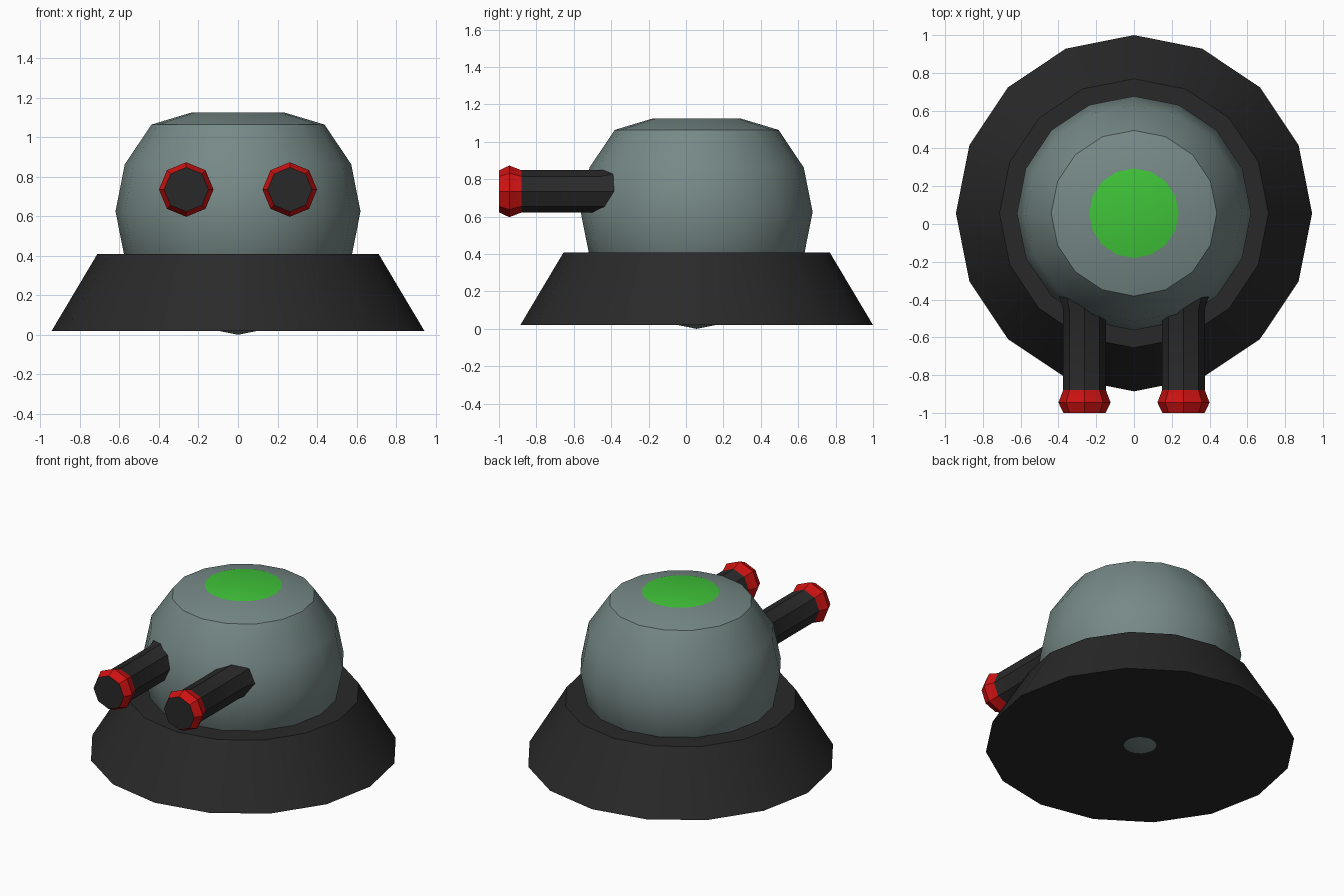
import bpy, bmesh, math
from math import sin, cos, pi, radians

if "Cube" in bpy.data.objects:
    bpy.data.objects.remove(bpy.data.objects["Cube"])

CY = 0.057  # centre of the turret body in y


def material(name, rgb):
    m = bpy.data.materials.new(name)
    m.diffuse_color = (*rgb, 1)
    m.use_nodes = True
    m.node_tree.nodes["Principled BSDF"].inputs["Base Color"].default_value = m.diffuse_color
    return m


BLACK = material("black", (0.022, 0.022, 0.022))
TEAL = material("grey_green", (0.18, 0.25, 0.24))
GREEN = material("green", (0.05, 0.55, 0.04))
RED = material("red", (0.62, 0.006, 0.006))


def lathe(name, profile, sides, mats, centre, along_y=False, band_mats=None, cap_mats=(0, 0)):
    """Revolve (radius, height) points; radius 0 makes a pole, otherwise the ends are capped."""
    bm = bmesh.new()
    rings = []
    for r, h in profile:
        ring = []
        for i in range(1 if r == 0 else sides):
            a = 2 * pi * i / sides
            co = (r * cos(a), h, r * sin(a)) if along_y else (r * cos(a), r * sin(a), h)
            ring.append(bm.verts.new([c + o for c, o in zip(co, centre)]))
        rings.append(ring)
    for k, (lo, hi) in enumerate(zip(rings, rings[1:])):
        for i in range(sides):
            j = (i + 1) % sides
            if len(lo) == 1:
                f = bm.faces.new((lo[0], hi[j], hi[i]))
            else:
                f = bm.faces.new((lo[i], lo[j], hi[j], hi[i]))
            f.material_index = band_mats[k] if band_mats else 0
    for ring, m in ((rings[0], cap_mats[0]), (rings[-1], cap_mats[1])):
        if len(ring) > 1:
            bm.faces.new(ring).material_index = m
    bmesh.ops.recalc_face_normals(bm, faces=bm.faces[:])
    mesh = bpy.data.meshes.new(name)
    bm.to_mesh(mesh)
    bm.free()
    for m in mats:
        mesh.materials.append(m)
    ob = bpy.data.objects.new(name, mesh)
    bpy.context.collection.objects.link(ob)
    bpy.ops.object.select_all(action='DESELECT')
    ob.select_set(True)
    bpy.context.view_layer.objects.active = ob
    bpy.ops.object.shade_smooth_by_angle(angle=radians(30))
    return ob


# Sloped base
lathe("base", [(0.943, 0.02), (0.712, 0.408)], 16, [BLACK], (0, CY, 0))

# Ball-shaped dome with its top ring pressed flat and a green cap
R, CZ = 0.62, 0.625
dome = [(0, 0)]
for k in range(1, 8):
    a = -pi / 2 + k * pi / 8
    dome.append((R * cos(a), min(CZ + CZ * sin(a) if k < 4 else CZ + R * sin(a), 1.124)))
lathe("dome", dome, 16, [TEAL, GREEN], (0, CY, 0), cap_mats=(0, 1))

# Twin barrels with red muzzle rings, flared where they meet the dome
barrel = [(0.112, -1.0), (0.138, -0.945), (0.113, -0.88), (0.113, -0.455), (0.14, -0.36), (0.14, -0.3)]
for side, x in (("left", -0.262), ("right", 0.262)):
    lathe(side + "_barrel", barrel, 8, [BLACK, RED], (x, 0, 0.735),
          along_y=True, band_mats=[1, 1, 0, 0, 0])
